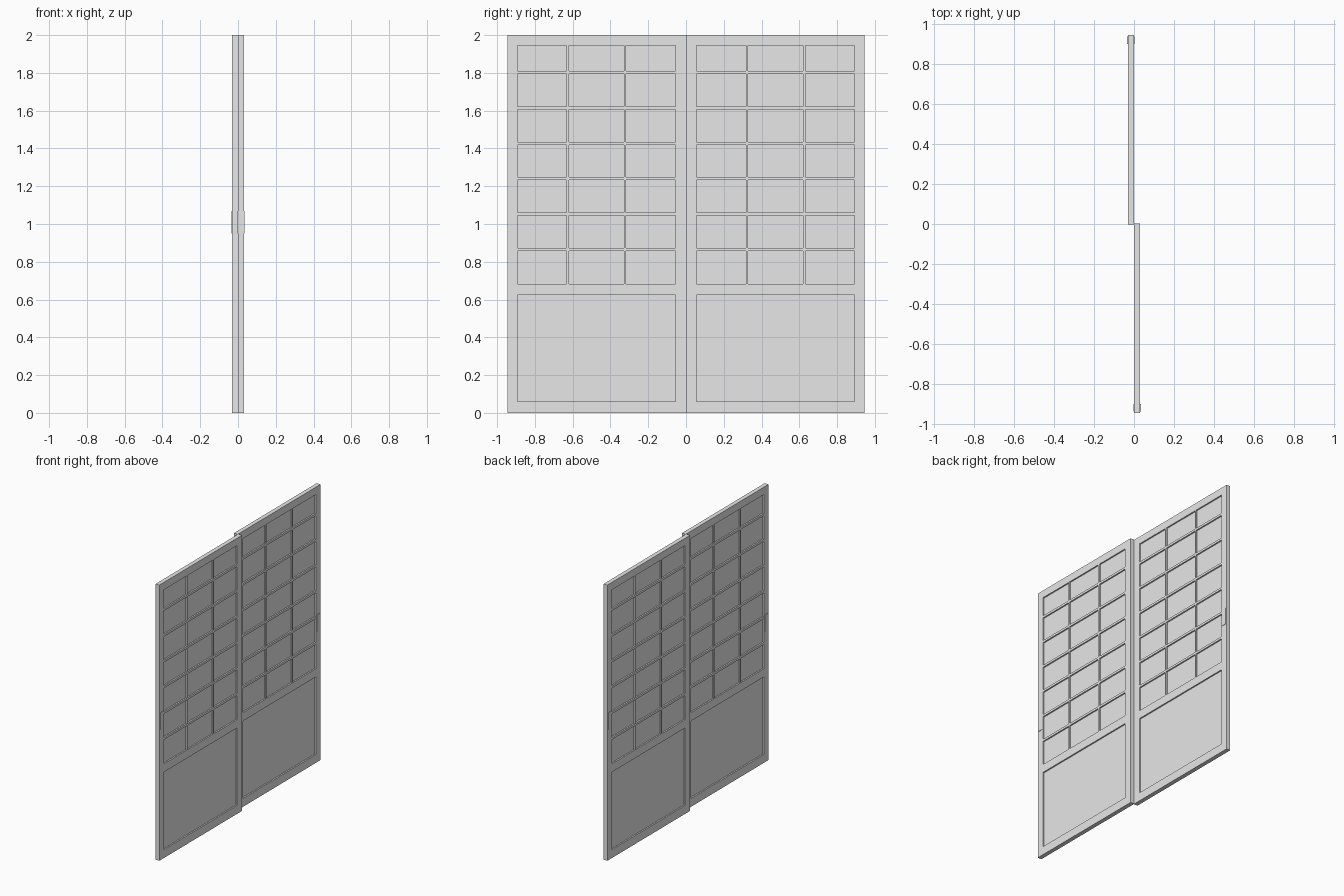
import bpy
import bmesh
from mathutils import Matrix

cube = bpy.data.objects.get("Cube")
if cube:
    bpy.data.objects.remove(cube, do_unlink=True)

grey = bpy.data.materials.new("light grey")
grey.use_nodes = True
grey.diffuse_color = (0.8, 0.8, 0.8, 1)
grey.node_tree.nodes["Principled BSDF"].inputs["Base Color"].default_value = (0.8, 0.8, 0.8, 1)

THICK = 0.031                      # door thickness
Y0, Y1 = -0.945, 0.0025            # door edges
W0, W1 = -0.8915, -0.0555          # window edges
LOW, SILL, RAIL, HEAD = 0.061, 0.623, 0.683, 1.946
RECESS = 0.01                      # depth of the panes


def make_boxes(name, boxes, turned):
    """One object out of several (x0, x1, y0, y1, z0, z1) boxes."""
    bm = bmesh.new()
    for x0, x1, y0, y1, z0, z1 in boxes:
        centre = Matrix.Translation(((x0 + x1) / 2, (y0 + y1) / 2, (z0 + z1) / 2))
        size = Matrix.Diagonal((x1 - x0, y1 - y0, z1 - z0, 1))
        bmesh.ops.create_cube(bm, size=1, matrix=centre @ size)
    if turned:
        bmesh.ops.transform(bm, matrix=Matrix.Rotation(3.14159265, 4, "Z"), verts=bm.verts)
    mesh = bpy.data.meshes.new(name)
    bm.to_mesh(mesh)
    bm.free()
    mesh.materials.append(grey)
    bpy.context.collection.objects.link(bpy.data.objects.new(name, mesh))


def make_door(side, turned):
    # stiles and rails
    frame = [(0, THICK, Y0, W0, 0, 2), (0, THICK, W1, Y1, 0, 2)]
    frame += [(0, THICK, W0, W1, a, b) for a, b in ((0, LOW), (SILL, RAIL), (HEAD, 2))]
    make_boxes(side + "_frame", frame, turned)

    # thin lattice bars, flush with the frame
    heights = [0.866 + 0.187 * i for i in range(6)]
    columns = (-0.626, -0.323)
    bars = [(0, THICK, W0, W1, z - 0.008, z + 0.008) for z in heights]
    starts = [RAIL] + [z + 0.008 for z in heights]
    ends = [z - 0.008 for z in heights] + [HEAD]
    bars += [(0, THICK, y - 0.0055, y + 0.0055, a, b)
             for y in columns for a, b in zip(starts, ends)]
    make_boxes(side + "_lattice", bars, turned)

    # recessed panes
    make_boxes(side + "_paper_pane", [(RECESS, THICK - RECESS, W0, W1, RAIL, HEAD)], turned)
    make_boxes(side + "_lower_panel", [(RECESS, THICK - RECESS, W0, W1, LOW, SILL)], turned)

    # finger plates on both faces
    plates = [(x - 0.003, x + 0.003, -0.938, -0.9, 0.95, 1.07) for x in (0, THICK)]
    make_boxes(side + "_finger_plates", plates, turned)


make_door("front_door", False)
make_door("back_door", True)
